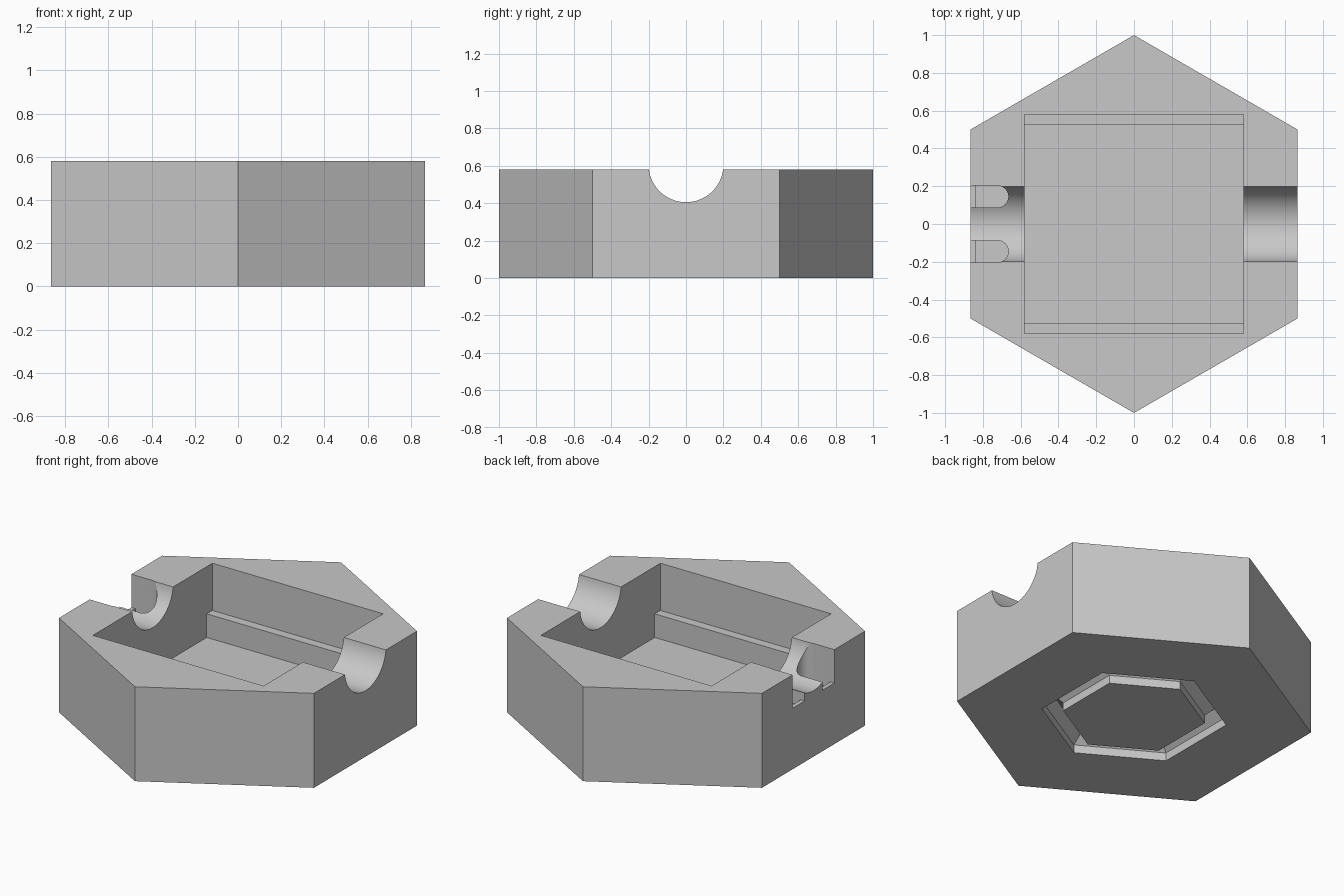
import bpy, bmesh
from math import cos, sin, pi, radians

if "Cube" in bpy.data.objects:
    bpy.data.objects.remove(bpy.data.objects["Cube"])

HEIGHT = 0.58

grey = bpy.data.materials.new("light_grey")
grey.use_nodes = True
colour = (0.58, 0.58, 0.58, 1)
grey.diffuse_color = colour
grey.node_tree.nodes["Principled BSDF"].inputs["Base Color"].default_value = colour


def loft(name, loops, cap=True):
    """Join equal-length point loops; cap the ends, or close them into a ring."""
    bm = bmesh.new()
    rings = [[bm.verts.new(p) for p in loop] for loop in loops]
    n = len(rings[0])
    pairs = list(zip(rings, rings[1:])) + ([] if cap else [(rings[-1], rings[0])])
    for a, b in pairs:
        for i in range(n):
            j = (i + 1) % n
            bm.faces.new((a[i], a[j], b[j], b[i]))
    if cap:
        bm.faces.new(rings[0])
        bm.faces.new(rings[-1])
    bmesh.ops.recalc_face_normals(bm, faces=bm.faces)
    mesh = bpy.data.meshes.new(name)
    bm.to_mesh(mesh)
    bm.free()
    mesh.materials.append(grey)
    obj = bpy.data.objects.new(name, mesh)
    bpy.context.collection.objects.link(obj)
    return obj


def along_x(name, profile, x0, x1):
    return loft(name, [[(x, y, z) for y, z in profile] for x in (x0, x1)])


def along_z(name, outline, z0, z1):
    return loft(name, [[(x, y, z) for x, y in outline] for z in (z0, z1)])


def hexagon(r, z):
    angles = [pi / 6 + k * pi / 3 for k in range(6)]
    return [(r * cos(a), r * sin(a), z) for a in angles]


def slot_outline(x0, x1, y, r):
    """Straight sides starting at x0 with a round end reaching x1."""
    arc = [-pi / 2 + pi * k / 16 for k in range(17)]
    end = [(x1 - r + r * cos(a), y + r * sin(a)) for a in arc]
    return [(x0, y - r)] + end + [(x0, y + r)]


# Hexagonal body
body = loft("hexagonal_body", [hexagon(1, 0), hexagon(1, HEIGHT)])
cutters = []

# Square pocket with a ledge along its front and back
pocket = [(-0.525, 0.145), (0.525, 0.145), (0.525, 0.29), (0.58, 0.29),
          (0.58, 0.8), (-0.58, 0.8), (-0.58, 0.29), (-0.525, 0.29)]
cutters.append(along_x("pocket_cutter", pocket, -0.58, 0.58))

# Round channel from side to side
circle = [(0.2 * cos(k * pi / 32), 0.605 + 0.2 * sin(k * pi / 32)) for k in range(64)]
cutters.append(along_x("channel_cutter", circle, -1.2, 1.2))

# Pair of round-ended slots in one end of the channel, each behind a thin lip
for y in (-0.145, 0.145):
    cutters.append(along_z("slot_cutter", slot_outline(-1, -0.665, y, 0.058), 0.375, 0.8))
    cutters.append(along_z("slot_well_cutter", slot_outline(-0.84, -0.665, y, 0.058), 0.34, 0.8))

# Hexagonal groove underneath, with a peaked roof
groove = [(0.40, -0.1), (0.52, -0.1), (0.52, 0.05), (0.46, 0.1), (0.40, 0.05)]
cutters.append(loft("groove_cutter", [hexagon(r, z) for r, z in groove], cap=False))

bpy.ops.object.select_all(action="DESELECT")
bpy.context.view_layer.objects.active = body
body.select_set(True)
for cutter in cutters:
    cutter.hide_render = True
    mod = body.modifiers.new(cutter.name, "BOOLEAN")
    mod.operation = "DIFFERENCE"
    mod.solver = "EXACT"
    mod.object = cutter
    bpy.ops.object.modifier_apply(modifier=mod.name)
    bpy.data.objects.remove(cutter)

bpy.ops.object.shade_smooth_by_angle(angle=radians(25))
